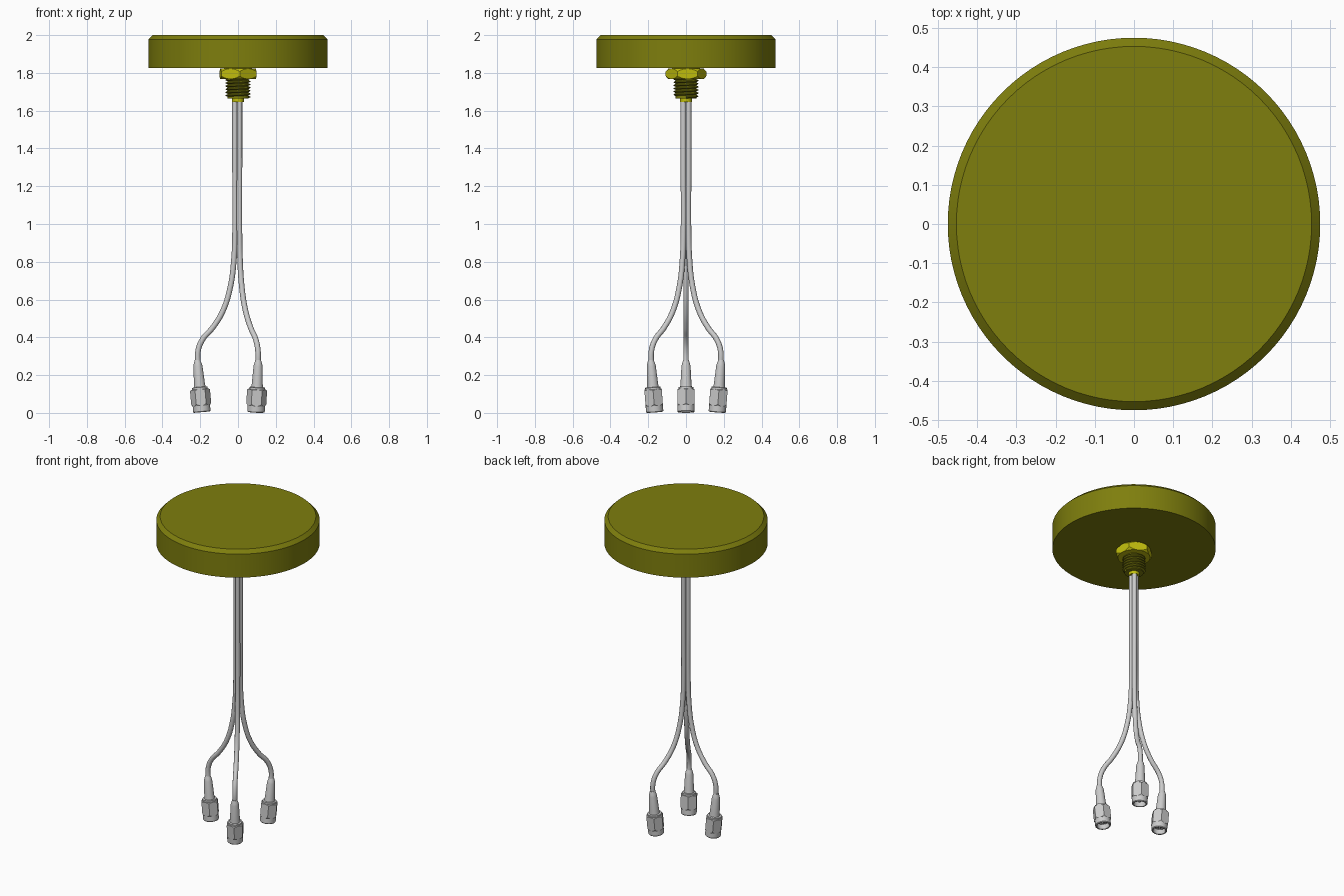
import bpy, bmesh, math
from mathutils import Matrix, Vector

cube = bpy.data.objects.get("Cube")
if cube:
    bpy.data.objects.remove(cube, do_unlink=True)


def material(name, rgb):
    m = bpy.data.materials.new(name)
    m.use_nodes = True
    m.diffuse_color = (*rgb, 1)
    m.node_tree.nodes["Principled BSDF"].inputs["Base Color"].default_value = (*rgb, 1)
    return m


OLIVE = material("olive", (0.21, 0.21, 0.004))
YELLOW = material("bright yellow", (0.54, 0.52, 0.004))
GREY = material("light grey", (0.6, 0.6, 0.6))


def add_object(name, bm, mat, matrix=Matrix(), smooth=True):
    bmesh.ops.recalc_face_normals(bm, faces=bm.faces)
    me = bpy.data.meshes.new(name)
    bm.to_mesh(me)
    bm.free()
    me.materials.append(mat)
    ob = bpy.data.objects.new(name, me)
    ob.matrix_world = matrix
    bpy.context.collection.objects.link(ob)
    if smooth:
        bpy.ops.object.select_all(action='DESELECT')
        ob.select_set(True)
        bpy.context.view_layer.objects.active = ob
        bpy.ops.object.shade_smooth_by_angle(angle=math.radians(30))
    return ob


def lathe(name, profile, mat, segments=48, matrix=Matrix()):
    """Spin a list of (radius, z) points about the z axis."""
    bm = bmesh.new()
    verts = [bm.verts.new((r, 0, z)) for r, z in profile]
    edges = [bm.edges.new(pair) for pair in zip(verts, verts[1:])]
    bmesh.ops.spin(bm, geom=verts + edges, axis=(0, 0, 1), cent=(0, 0, 0),
                   angle=math.tau, steps=segments)
    bmesh.ops.remove_doubles(bm, verts=bm.verts, dist=1e-5)
    return add_object(name, bm, mat, matrix)


def hex_nut(name, radius, z0, z1, bevels, mat, turn, matrix=Matrix()):
    """Hexagonal prism whose corners are rounded off by a turned blank."""
    bm = bmesh.new()
    bmesh.ops.create_cone(bm, cap_ends=True, segments=6, radius1=radius, radius2=radius,
                          depth=z1 - z0, matrix=Matrix.Translation((0, 0, (z0 + z1) / 2))
                          @ Matrix.Rotation(turn, 4, 'Z'))
    nut = add_object(name, bm, mat, matrix, smooth=False)
    inner, outer = radius * 0.87, radius * 1.02
    low, high = bevels
    blank = lathe(name + "_blank", [
        (0, z0), (inner, z0), (outer, z0 + low), (outer, z1 - high), (inner, z1), (0, z1)],
        mat, 48, matrix)
    cut = nut.modifiers.new("Turned corners", 'BOOLEAN')
    cut.operation, cut.object, cut.solver = 'INTERSECT', blank, 'EXACT'
    bpy.context.view_layer.update()
    shaped = nut.evaluated_get(bpy.context.evaluated_depsgraph_get())
    nut.data = bpy.data.meshes.new_from_object(shaped)
    nut.modifiers.clear()
    bpy.data.objects.remove(blank, do_unlink=True)
    return nut


# Round housing with a chamfered top rim
lathe("housing", [(0, 1.827), (0.475, 1.827), (0.475, 1.978), (0.453, 2), (0, 2)], OLIVE, 96)

# Mounting nut, threaded stem and cable collar
hex_nut("mounting_nut", 0.108, 1.768, 1.822, (0.017, 0.017), YELLOW, math.radians(5))
lathe("washer", [(0, 1.815), (0.075, 1.815), (0.075, 1.83), (0, 1.83)], YELLOW)
lathe("stem_core", [(0, 1.664), (0.055, 1.664), (0.055, 1.78), (0, 1.78)], OLIVE)
lathe("collar", [(0, 1.645), (0.031, 1.645), (0.031, 1.67), (0, 1.67)], YELLOW)

pitch, turns, steps = 0.0165, 6, 40
bm = bmesh.new()
rows = []
for i in range(turns * steps + 1):
    a = math.tau * i / steps
    z = 1.664 + pitch * i / steps
    rows.append([bm.verts.new((r * math.cos(a), r * math.sin(a), z + pitch * k))
                 for r, k in ((0.053, 0), (0.066, 0.4), (0.066, 0.6), (0.053, 1))])
for a, b in zip(rows, rows[1:]):
    for k in range(3):
        bm.faces.new((a[k], b[k], b[k + 1], a[k + 1]))
bmesh.ops.remove_doubles(bm, verts=bm.verts, dist=1e-5)
add_object("thread", bm, OLIVE)

# Cable centre line as (distance from the axis, height)
path = [(0.016, 1.66), (0.016, 1.3), (0.016, 0.95), (0.021, 0.82), (0.04, 0.67),
        (0.08, 0.54), (0.135, 0.45), (0.187, 0.39), (0.211, 0.33), (0.212, 0.25)]
tilt = math.radians(5)

# Three cables, each ending in a screw connector
for n, name in enumerate(("right", "left_front", "left_back")):
    swing = Matrix.Rotation(math.pi + n * math.tau / 3, 4, 'Z')
    curve = bpy.data.curves.new(name + "_cable", 'CURVE')
    curve.dimensions = '3D'
    curve.bevel_depth, curve.bevel_resolution = 0.0145, 4
    curve.resolution_u, curve.use_fill_caps = 8, True
    curve.materials.append(GREY)
    spline = curve.splines.new('BEZIER')
    spline.bezier_points.add(len(path) - 1)
    for point, (r, z) in zip(spline.bezier_points, path):
        point.co = swing @ Vector((r, 0, z))
        point.handle_left_type = point.handle_right_type = 'AUTO'
    bpy.context.collection.objects.link(bpy.data.objects.new(name + "_cable", curve))

    place = swing @ Matrix.Translation((0.191, 0, 0.004)) @ Matrix.Rotation(tilt, 4, 'Y')
    lathe(name + "_sleeve", [(0, 0.11), (0.041, 0.11), (0.041, 0.132), (0.031, 0.134),
                             (0.029, 0.15), (0.024, 0.245), (0.021, 0.258),
                             (0.0145, 0.277), (0, 0.277)], GREY, 32, place)
    hex_nut(name + "_connector_nut", 0.053, 0.034, 0.122, (0.012, 0.006), GREY,
            math.pi / 2, place)
    lathe(name + "_connector_mouth", [(0, 0.04), (0.046, 0.04), (0.046, 0.004),
                                      (0.043, 0), (0.036, 0), (0.036, 0.032),
                                      (0, 0.032)], GREY, 32, place)
    lathe(name + "_contact_pin", [(0, 0.012), (0.006, 0.012), (0.006, 0.036), (0, 0.036)],
          GREY, 16, place)
